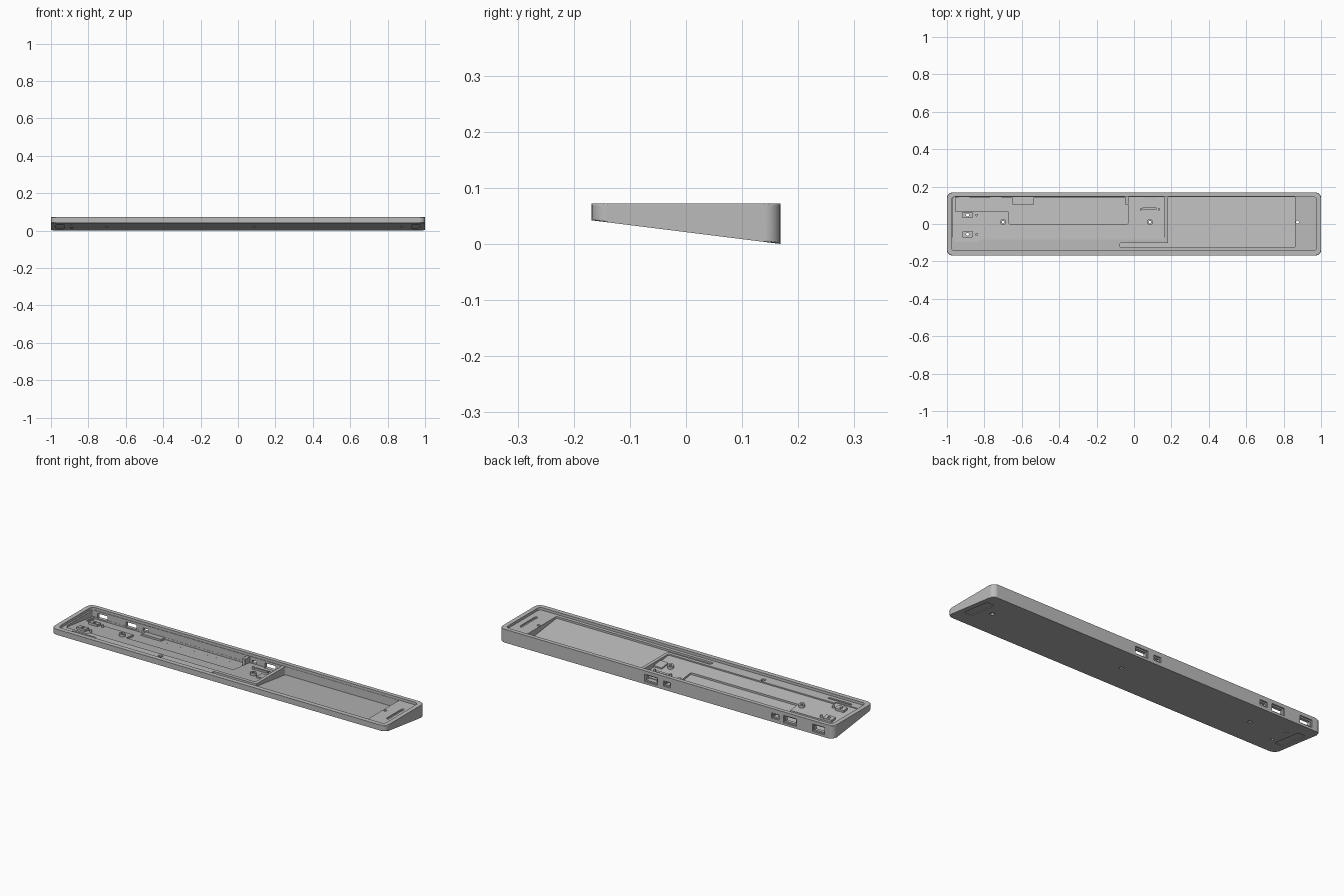
import bpy, bmesh, math

if "Cube" in bpy.data.objects:
    bpy.data.objects.remove(bpy.data.objects["Cube"], do_unlink=True)

grey = bpy.data.materials.new("mid grey")
grey.use_nodes = True
grey.diffuse_color = (0.5, 0.5, 0.5, 1)
grey.node_tree.nodes["Principled BSDF"].inputs["Base Color"].default_value = (0.5, 0.5, 0.5, 1)

HALF_D, TOP, LEDGE = 0.168, 0.072, 0.058


def base(y):
    """Height of the sloping underside."""
    return 0.042 * (HALF_D - y) / (2 * HALF_D)


def above(offset):
    """Sloping plane a fixed height over the underside."""
    return lambda y: base(y) + offset


def flat(z):
    return lambda y: z


def rounded(x0, x1, y0, y1, r, steps=5):
    """Outline of a rectangle with round corners."""
    pts = []
    corners = [(x1 - r, y1 - r), (x0 + r, y1 - r), (x0 + r, y0 + r), (x1 - r, y0 + r)]
    for i, (cx, cy) in enumerate(corners):
        for s in range(steps + 1):
            a = math.pi / 2 * (i + s / steps)
            pts.append((cx + r * math.cos(a), cy + r * math.sin(a)))
    return pts


def circle(x, y, r, n=24):
    return [(x + r * math.cos(2 * math.pi * i / n), y + r * math.sin(2 * math.pi * i / n)) for i in range(n)]


def prism(name, outline, low, high, bevel=0):
    """Upright prism whose ends follow the low and high height rules."""
    bm = bmesh.new()
    bottom = [bm.verts.new((x, y, low(y))) for x, y in outline]
    top = [bm.verts.new((x, y, high(y))) for x, y in outline]
    caps = [bm.faces.new(bottom[::-1]), bm.faces.new(top)]
    n = len(outline)
    for i in range(n):
        j = (i + 1) % n
        bm.faces.new((bottom[i], bottom[j], top[j], top[i]))
    if bevel:
        edges = list({e for f in caps for e in f.edges})
        bmesh.ops.bevel(bm, geom=edges, offset=bevel, segments=3, profile=0.5, affect='EDGES')
    mesh = bpy.data.meshes.new(name)
    bm.to_mesh(mesh)
    bm.free()
    mesh.materials.append(grey)
    ob = bpy.data.objects.new(name, mesh)
    bpy.context.collection.objects.link(ob)
    return ob


def bake(ob):
    """Replace the mesh with its modified result."""
    bpy.context.view_layer.update()
    graph = bpy.context.evaluated_depsgraph_get()
    mesh = bpy.data.meshes.new_from_object(ob.evaluated_get(graph))
    ob.modifiers.clear()
    ob.data = mesh


def cut(targets, outline, low, high):
    cutter = prism("cutter", outline, low, high)
    cutter.hide_render = True
    for ob in targets:
        mod = ob.modifiers.new("cut", 'BOOLEAN')
        mod.operation, mod.solver, mod.object = 'DIFFERENCE', 'EXACT', cutter
        bake(ob)
    bpy.data.objects.remove(cutter, do_unlink=True)


def pocket(x0, x1, y0, y1, floor, r=0.006):
    cut([case], rounded(x0, x1, y0, y1, r), floor, flat(0.1))


# Wedge case with softened edges
case = prism("case", rounded(-1, 1, -HALF_D, HALF_D, 0.028, 8), base, flat(TOP), 0.004)

# Shallow recess behind the rim, then the deeper compartments
pocket(-0.976, 0.976, -0.143, 0.146, flat(LEDGE), 0.02)
pocket(0.181, 0.862, -0.125, 0.1445, above(0.011))
pocket(-0.967, 0.163, -0.083, 0.1435, above(0.02))
pocket(-0.96, -0.83, -0.097, -0.06, above(0.0201))
pocket(-0.075, 0.2, -0.1245, -0.102, above(0.0112), 0.004)
pocket(-0.67, -0.03, 0.001, 0.105, above(0.01))
pocket(-0.535, -0.045, 0.09, 0.1425, above(0.0101))
pocket(-0.955, -0.65, 0.066, 0.1422, above(0.0103))

# Blind grooves in the ledge
pocket(0.93, 0.945, -0.065, 0.075, flat(0.05), 0.007)
pocket(-0.91, -0.77, -0.123, -0.11, flat(0.052), 0.006)
cut([case], circle(-0.39, -0.104, 0.012), flat(0.05), flat(0.1))

# Connector openings through the back wall, each with an outer rebate
ports = [(0.093, 0.078, 0.04), (-0.003, 0.042, 0.028), (-0.652, 0.045, 0.028),
         (-0.739, 0.077, 0.04), (-0.91, 0.073, 0.04)]
for x, w, h in ports:
    for inset, y0 in ((0, 0.16), (0.007, 0.135)):
        hw, hh = w / 2 - inset, h / 2 - inset
        cut([case], [(x - hw, y0), (x + hw, y0), (x + hw, 0.2), (x - hw, 0.2)],
            flat(0.033 - hh), flat(0.033 + hh))

# Shallow foot recesses under both ends
for side in (-1, 1):
    cut([case], rounded(side * 0.95 - 0.023, side * 0.95 + 0.023, -0.08, 0.09, 0.008),
        flat(-0.1), above(0.003))

# Screw bosses and switch mounts with holes through the floor
screws = {"left_boss": (0.085, 0.01), "right_boss": (-0.7, 0.01)}
for name, (x, y) in screws.items():
    boss = prism(name, circle(x, y, 0.016), above(0.007), above(0.034))
    cut([case, boss], circle(x, y, 0.007), flat(-0.1), flat(0.1))
for name, y in (("rear_mount", 0.048), ("front_mount", -0.055)):
    mount = prism(name, rounded(-0.917, -0.863, y - 0.017, y + 0.017, 0.004), above(0.015), above(0.032))
    cut([case, mount], circle(-0.89, y, 0.008), flat(-0.1), flat(0.1))
    prism(name + "_pin", circle(-0.842, y, 0.007, 16), above(0.015), above(0.032))
cut([case], circle(0.874, 0.01, 0.008), flat(-0.1), flat(0.1))

# Screw head seats on the underside
for x in (-0.7, 0.085, 0.874):
    cut([case], circle(x, 0.01, 0.012), flat(-0.1), above(0.005))

# Small supports beside the central connectors
prism("centre_pad", rounded(0.115, 0.165, -0.015, 0.042, 0.004), above(0.015), above(0.027))
prism("port_block", rounded(-0.048, -0.03, 0.105, 0.15, 0.003), above(0.006), flat(0.056))
prism("port_rail", rounded(0.045, 0.12, 0.076, 0.088, 0.003), above(0.015), above(0.03))
for i, x in enumerate((0.037, 0.133)):
    prism("port_pin_%d" % (i + 1), circle(x, 0.078, 0.006, 16), above(0.015), above(0.034))

# Smooth curves while keeping flat faces flat
for ob in bpy.context.collection.objects:
    if ob.type == 'MESH' and ob.data.materials and ob.data.materials[0] == grey:
        ob.data.shade_smooth()
        ob.data.set_sharp_from_angle(angle=math.radians(25))
        mod = ob.modifiers.new("flat_faces", 'WEIGHTED_NORMAL')
        mod.keep_sharp = True
